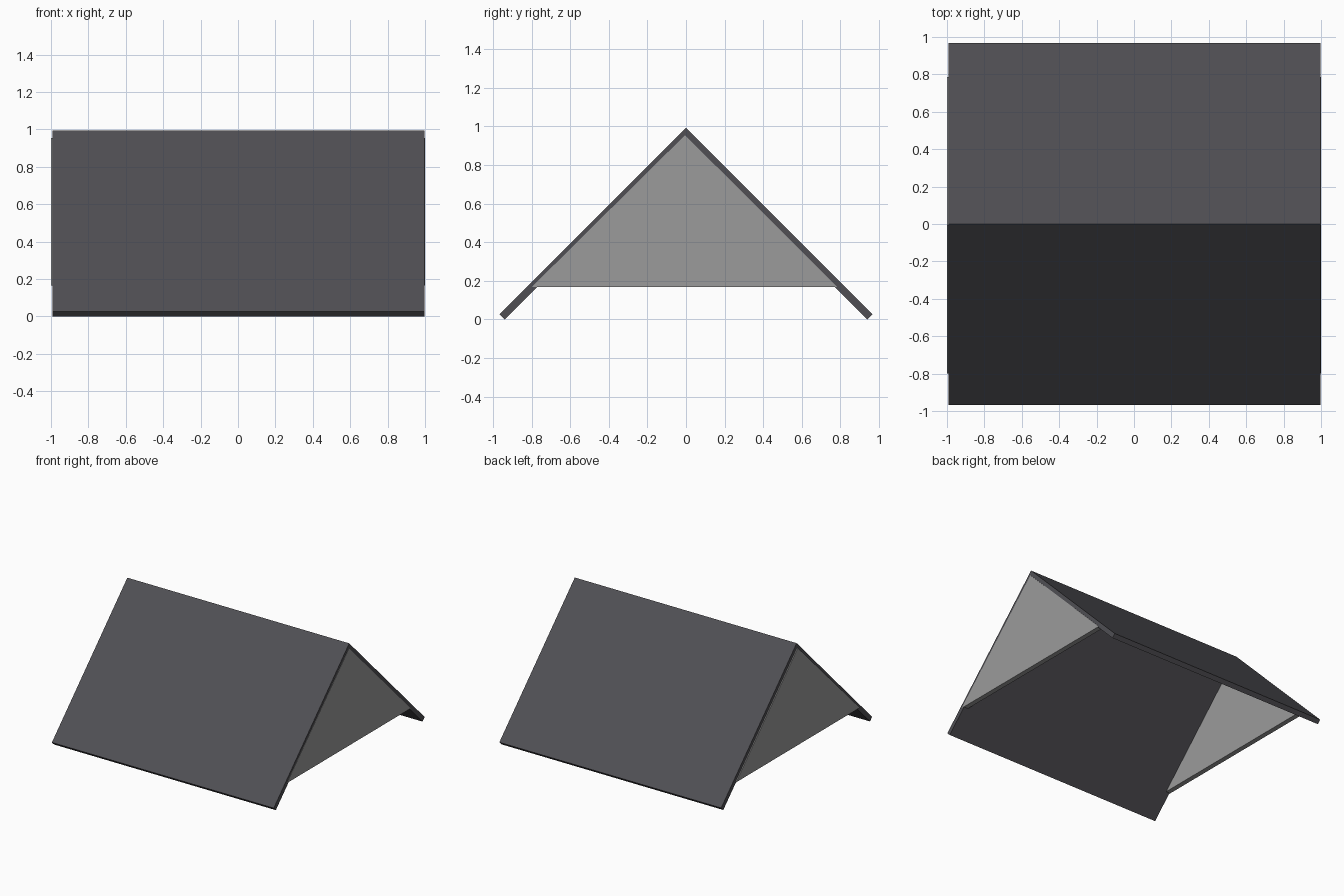
import bpy, bmesh

if "Cube" in bpy.data.objects:
    bpy.data.objects.remove(bpy.data.objects["Cube"])


def material(name, color):
    m = bpy.data.materials.new(name)
    m.diffuse_color = (*color, 1.0)
    m.use_nodes = True
    m.node_tree.nodes["Principled BSDF"].inputs["Base Color"].default_value = m.diffuse_color
    return m


def extrude_profile(name, profile, x0, x1, mat):
    """Extrude a closed (y, z) outline along x from x0 to x1."""
    bm = bmesh.new()
    face = bm.faces.new([bm.verts.new((x0, y, z)) for y, z in profile])
    ext = bmesh.ops.extrude_face_region(bm, geom=[face])
    verts = [g for g in ext["geom"] if isinstance(g, bmesh.types.BMVert)]
    bmesh.ops.translate(bm, verts=verts, vec=(x1 - x0, 0, 0))
    bmesh.ops.recalc_face_normals(bm, faces=bm.faces)
    mesh = bpy.data.meshes.new(name)
    bm.to_mesh(mesh)
    bm.free()
    mesh.materials.append(mat)
    obj = bpy.data.objects.new(name, mesh)
    bpy.context.collection.objects.link(obj)
    return obj


roof_mat = material("charcoal roof", (0.080, 0.078, 0.088))
wall_mat = material("grey gable", (0.33, 0.33, 0.33))

# Roof: two 45 degree slabs meeting at the ridge, with square-cut eaves
ridge, under, eave = 0.994, 0.940, 0.967
slope = [(0.0, ridge), (eave, ridge - eave), (under, 0.0), (0.0, under)]
profile = slope + [(-y, z) for y, z in slope[2:0:-1]]
extrude_profile("roof", profile, -0.993, 0.998, roof_mat)

# Gable panels: thin triangles closing both ends, raised above the eaves
gable = [(-0.80, 0.167), (0.785, 0.167), (-0.005, 0.955)]
for name, x0, x1 in (("left_gable", -1.0, -0.96), ("right_gable", 0.96, 1.0)):
    extrude_profile(name, gable, x0, x1, wall_mat)
